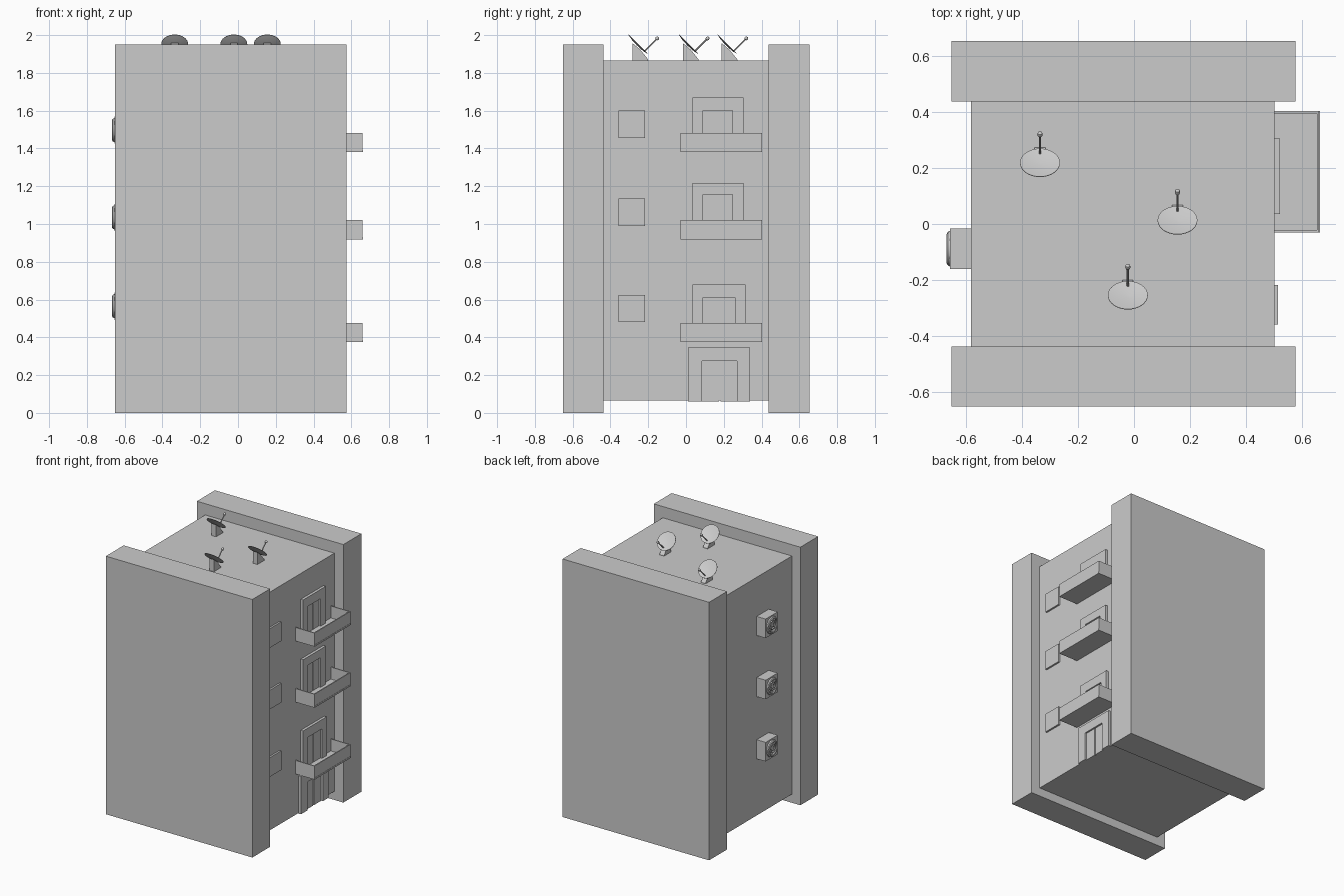
import bpy, bmesh, math
from mathutils import Matrix, Vector

if "Cube" in bpy.data.objects:
    bpy.data.objects.remove(bpy.data.objects["Cube"])


def add_mesh(name, verts, faces, smooth=False):
    me = bpy.data.meshes.new(name)
    me.from_pydata(verts, [], faces)
    bm = bmesh.new()
    bm.from_mesh(me)
    bmesh.ops.recalc_face_normals(bm, faces=bm.faces)
    bm.to_mesh(me)
    bm.free()
    ob = bpy.data.objects.new(name, me)
    bpy.context.collection.objects.link(ob)
    if smooth:
        bpy.context.view_layer.objects.active = ob
        bpy.ops.object.select_all(action='DESELECT')
        ob.select_set(True)
        bpy.ops.object.shade_smooth_by_angle(angle=math.radians(35))
    return ob


def prism(name, profile, vec):
    """Extrude a closed 3D outline along vec."""
    n = len(profile)
    a = [Vector(p) for p in profile]
    verts = a + [p + Vector(vec) for p in a]
    faces = [tuple(range(n)), tuple(range(n, 2 * n))]
    faces += [(i, (i + 1) % n, n + (i + 1) % n, n + i) for i in range(n)]
    return add_mesh(name, verts, faces)


def box(name, x, y, z):
    return prism(name, [(x[0], y[0], z[0]), (x[1], y[0], z[0]),
                        (x[1], y[1], z[0]), (x[0], y[1], z[0])], (0, 0, z[1] - z[0]))


def lathe(name, profile, matrix, n=24, closed=True):
    """Spin (radius, height) points about local z, then place with matrix."""
    m = len(profile)
    verts = [matrix @ Vector((r * math.cos(2 * math.pi * i / n), r * math.sin(2 * math.pi * i / n), h))
             for i in range(n) for r, h in profile]
    faces = [(i * m + j, i * m + (j + 1) % m, (i + 1) % n * m + (j + 1) % m, (i + 1) % n * m + j)
             for i in range(n) for j in range(m if closed else m - 1)]
    if not closed:  # cap both ends
        faces += [tuple(i * m for i in range(n)), tuple(i * m + m - 1 for i in range(n))]
    return add_mesh(name, verts, faces, True)


# Building core and the two end walls
box("core", (-0.58, 0.50), (-0.437, 0.437), (0.065, 1.865))
box("end_wall_front", (-0.65, 0.575), (-0.65, -0.437), (0, 1.95))
box("end_wall_back", (-0.65, 0.575), (0.437, 0.653), (0, 1.95))


# Door: raised surround with two leaves inside
def door(name, y0, y1, z0, z1, iy0, iy1, iz1):
    prism(name + "_frame", [(0.495, y0, z0), (0.495, y0, z1), (0.495, y1, z1), (0.495, y1, z0),
                            (0.495, iy1, z0), (0.495, iy1, iz1), (0.495, iy0, iz1), (0.495, iy0, z0)],
          (0.025, 0, 0))
    mid = (iy0 + iy1) / 2
    for side, a, b in (("left", iy0, mid - 0.004), ("right", mid + 0.004, iy1)):
        box(f"{name}_leaf_{side}", (0.495, 0.507), (a, b), (z0, iz1))


door("entrance", 0.01, 0.34, 0.06, 0.345, 0.085, 0.27, 0.275)
door("balcony_door_1", 0.035, 0.315, 0.38, 0.68, 0.09, 0.26, 0.61)
door("balcony_door_2", 0.035, 0.305, 0.925, 1.218, 0.09, 0.245, 1.155)
door("balcony_door_3", 0.035, 0.305, 1.385, 1.67, 0.09, 0.245, 1.60)

# Balconies: floor slab with a thin parapet on three sides
for k, z in enumerate((0.375, 0.918, 1.38), 1):
    box(f"balcony_floor_{k}", (0.495, 0.662), (-0.03, 0.402), (z, z + 0.012))
    t = 0.008
    prism(f"balcony_parapet_{k}", [(0.495, -0.03, z), (0.66, -0.03, z), (0.66, 0.402, z), (0.495, 0.402, z),
                                   (0.495, 0.402 - t, z), (0.66 - t, 0.402 - t, z),
                                   (0.66 - t, -0.03 + t, z), (0.495, -0.03 + t, z)], (0, 0, 0.102))

# Small square windows
for k, z in enumerate((0.48, 0.99, 1.455), 1):
    box(f"window_{k}", (0.495, 0.514), (-0.358, -0.217), (z, z + 0.145))

# Air conditioners with a round fan on the outer face
for k, z in enumerate((0.565, 1.035, 1.497), 1):
    y = -0.088
    box(f"air_conditioner_{k}", (-0.655, -0.575), (y - 0.072, y + 0.072), (z - 0.072, z + 0.072))
    face = Matrix.Translation((-0.654, y, z)) @ Matrix.Rotation(-math.pi / 2, 4, 'Y')
    lathe(f"fan_rim_{k}", [(0.046, 0), (0.046, 0.010), (0.051, 0.014), (0.060, 0.009), (0.064, 0)], face)
    lathe(f"fan_guard_{k}", [(0.028, 0), (0.028, 0.010), (0.033, 0.010), (0.033, 0)], face)
    lathe(f"fan_hub_{k}", [(0.014, 0), (0.014, 0.010), (0.009, 0.012)], face, 16, False)
    for b in range(4):
        turn = face @ Matrix.Rotation(b * math.pi / 2 + math.pi / 4, 4, 'Z')
        bl = [(0.012, -0.003, 0), (0.048, -0.005, 0), (0.048, 0.005, 0), (0.012, 0.003, 0)]
        blade = prism(f"fan_blade_{k}_{b + 1}", bl, (0, 0, 0.008))
        blade.data.transform(turn)

# Satellite dishes: wedge stand, tilted bowl, arm and receiver
for k, (x, y) in enumerate(((-0.335, 0.216), (0.155, 0.011), (-0.022, -0.256)), 1):
    prism(f"dish_stand_{k}", [(x - 0.019, y - 0.027, 1.86), (x - 0.019, y + 0.057, 1.86),
                              (x - 0.019, y + 0.055, 1.872), (x - 0.019, y + 0.012, 1.925),
                              (x - 0.019, y - 0.027, 1.957)], (0.038, 0, 0))
    tilt = Matrix.Translation((x, y, 1.95)) @ Matrix.Rotation(-math.pi / 4, 4, 'X')
    lathe(f"dish_bowl_{k}", [(0.002, -0.006), (0.040, -0.004), (0.071, 0.002), (0.071, 0.004),
                             (0.040, -0.001), (0.002, -0.003)], tilt, 32, False)
    arm = tilt @ Matrix.Translation((0, 0.050, 0))
    lathe(f"dish_arm_{k}", [(0.004, -0.003), (0.004, 0.095)], arm, 10, False)
    lathe(f"dish_receiver_{k}", [(0.002, 0.086), (0.008, 0.089), (0.010, 0.096), (0.008, 0.103), (0.002, 0.106)],
          arm, 12, False)
